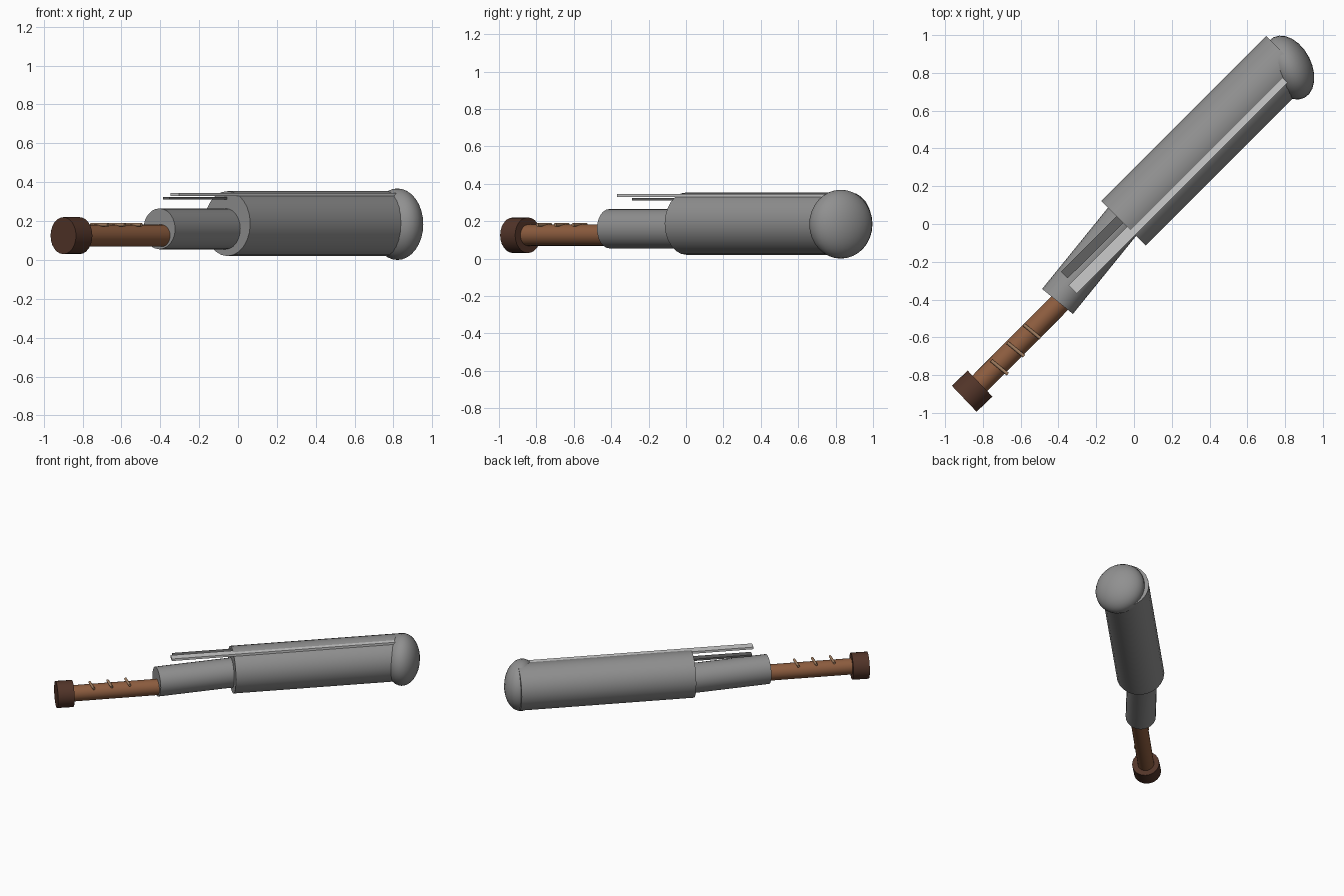
import bpy, math
from mathutils import Vector

if "Cube" in bpy.data.objects:
    bpy.data.objects.remove(bpy.data.objects["Cube"])


def material(name, rgb):
    m = bpy.data.materials.new(name)
    m.diffuse_color = (*rgb, 1)
    m.use_nodes = True
    m.node_tree.nodes["Principled BSDF"].inputs["Base Color"].default_value = m.diffuse_color
    return m


BROWN = material("brown_leather", (0.27, 0.11, 0.05))
DARK = material("dark_brown", (0.085, 0.035, 0.022))
TAN = material("tan_wrap", (0.36, 0.21, 0.12))
STEEL = material("mid_grey", (0.28, 0.28, 0.28))
SHADE = material("dark_grey", (0.12, 0.12, 0.12))


def finish(name, mat):
    ob = bpy.context.object
    ob.name = name
    if mat:
        ob.data.materials.append(mat)
    return ob


def rod(name, a, b, r, mat=None, sides=24):
    """Cylinder running from point a to point b."""
    a, b = Vector(a), Vector(b)
    d = b - a
    bpy.ops.mesh.primitive_cylinder_add(
        vertices=sides, radius=r, depth=d.length, location=(a + b) / 2,
        rotation=d.to_track_quat('Z', 'Y').to_euler())
    ob = finish(name, mat)
    bpy.ops.object.shade_smooth_by_angle(angle=math.radians(35))
    return ob


def bar(name, a, b, width, height, mat=None):
    """Flat bar running level from point a to point b."""
    a, b = Vector(a), Vector(b)
    d = b - a
    bpy.ops.mesh.primitive_cube_add(
        size=1, location=(a + b) / 2, rotation=(0, 0, math.atan2(d.y, d.x)))
    ob = finish(name, mat)
    ob.scale = (d.length, width, height)
    return ob


# Main barrel and the narrower collar entering it
rod("barrel", (-0.055, 0.004, 0.187), (0.818, 0.877, 0.187), 0.167, STEEL)
rod("collar", (-0.405, -0.41, 0.16), (-0.02, 0.065, 0.16), 0.105, STEEL)

# Flattened dome set askew on the barrel end
bpy.ops.mesh.primitive_uv_sphere_add(
    segments=24, ring_count=16, radius=1, location=(0.82, 0.828, 0.184),
    rotation=(0, 0, math.radians(27)))
dome = finish("end_dome", STEEL)
dome.scale = (0.12, 0.18, 0.184)
bpy.ops.object.shade_smooth_by_angle(angle=math.radians(35))

# Handle with pommel
rod("handle", (-0.857, -0.885, 0.125), (-0.37, -0.395, 0.125), 0.057, BROWN)
rod("pommel", (-0.899, -0.925, 0.125), (-0.815, -0.845, 0.125), 0.095, DARK)

# Grip wraps lying across the top of the handle
for i in range(3):
    x, y = -0.712 + 0.086 * i, -0.759 + 0.095 * i
    rod(f"grip_wrap_{i + 1}", (x - 0.044, y + 0.036, 0.181),
        (x + 0.044, y - 0.036, 0.181), 0.009, TAN, 12)

# Long light rail along the barrel and short dark rail above the collar
bar("long_rail", (-0.325, -0.347, 0.337), (0.79, 0.77, 0.337), 0.062, 0.016)
bar("short_rail", (-0.369, -0.27, 0.317), (-0.02, 0.078, 0.317), 0.05, 0.014, SHADE)
